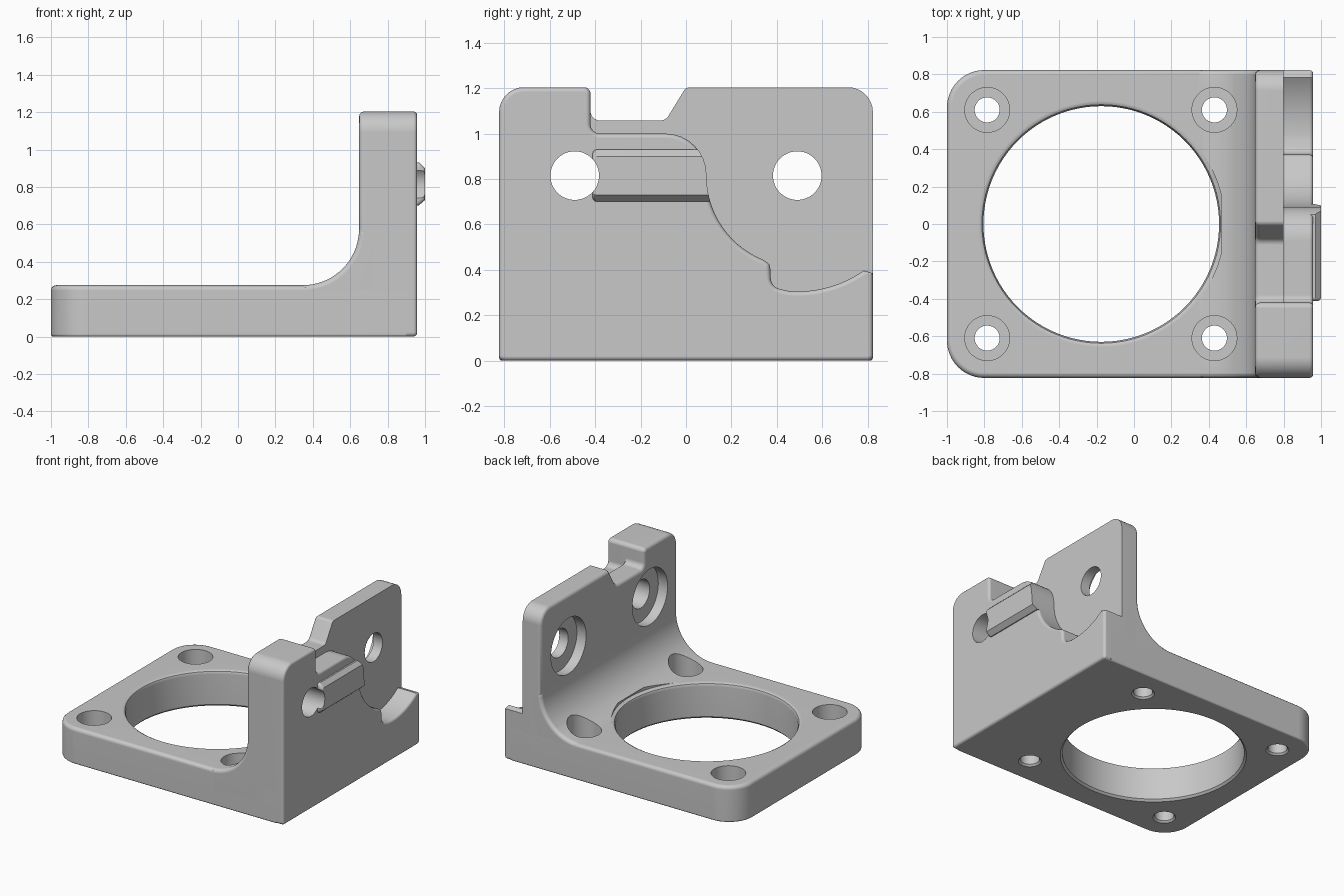
import bpy, bmesh, math
from mathutils import Vector

cube = bpy.data.objects.get("Cube")
if cube:
    bpy.data.objects.remove(cube, do_unlink=True)

grey = bpy.data.materials.new("light_grey")
grey.use_nodes = True
colour = (0.58, 0.58, 0.58, 1)
grey.diffuse_color = colour
bsdf = next(n for n in grey.node_tree.nodes if n.type == 'BSDF_PRINCIPLED')
bsdf.inputs["Base Color"].default_value = colour

EDGE = 0.028   # soft edge radius
HALF = 0.823   # half depth of the bracket
TOP = 1.204    # wall height


def place(axis, t, a, b):
    return {'x': (t, a, b), 'y': (a, t, b), 'z': (a, b, t)}[axis]


def rounded(corners, steps=8):
    """Outline from (a, b, radius) corners."""
    out = []
    for i, (a, b, r) in enumerate(corners):
        p = Vector((a, b))
        if not r:
            out.append((a, b))
            continue
        u = (Vector(corners[i - 1][:2]) - p).normalized()
        v = (Vector(corners[(i + 1) % len(corners)][:2]) - p).normalized()
        half = u.angle(v) / 2
        centre = p + (u + v).normalized() * r / math.sin(half)
        start = p + u * r / math.tan(half) - centre
        end = p + v * r / math.tan(half) - centre
        turn = start.angle(end)
        for k in range(steps + 1):
            f = k / steps
            d = (start * math.sin((1 - f) * turn) + end * math.sin(f * turn)) / math.sin(turn)
            out.append(tuple(centre + d))
    return out


def arc(ca, cb, r, first, last, steps=14):
    angles = [math.radians(first + (last - first) * k / steps) for k in range(steps + 1)]
    return [(ca + r * math.cos(t), cb + r * math.sin(t), 0) for t in angles]


def loft(name, axis, sections):
    """Closed solid through (position, anticlockwise outline) sections."""
    bm = bmesh.new()
    rings = [[bm.verts.new(place(axis, t, a, b)) for a, b in outline] for t, outline in sections]
    if axis == 'y':
        rings = [ring[::-1] for ring in rings]
    n = len(rings[0])
    for p, q in zip(rings, rings[1:]):
        for i in range(n):
            j = (i + 1) % n
            bm.faces.new((p[i], p[j], q[j], q[i]))
    bm.faces.new(rings[0][::-1])
    bm.faces.new(rings[-1])
    bm.normal_update()
    mesh = bpy.data.meshes.new(name)
    bm.to_mesh(mesh)
    bm.free()
    mesh.materials.append(grey)
    ob = bpy.data.objects.new(name, mesh)
    bpy.context.collection.objects.link(ob)
    return ob


def inset(outline, amount):
    """Anticlockwise outline moved inwards."""
    out = []
    for i, point in enumerate(outline):
        p = Vector(point)
        d1 = (p - Vector(outline[i - 1])).normalized()
        d2 = (Vector(outline[(i + 1) % len(outline)]) - p).normalized()
        n1, n2 = Vector((-d1.y, d1.x)), Vector((-d2.y, d2.x))
        out.append(tuple(p + (n1 + n2) * amount / (1 + n1.dot(n2))))
    return out


def prism(name, outline, axis, lo, hi, soft_lo=0, soft_hi=0):
    """Extruded outline with rounded end rims."""
    area = sum(p[0] * q[1] - q[0] * p[1] for p, q in zip(outline, outline[1:] + outline[:1]))
    if area < 0:
        outline = outline[::-1]
    sections = []
    for t, soft, side in ((lo, soft_lo, 1), (hi, soft_hi, -1)):
        end = []
        for k in range(4 if soft else 1):
            angle = k * math.pi / 6
            end.append((t + side * soft * (1 - math.cos(angle)),
                        inset(outline, soft * (1 - math.sin(angle)))))
        sections += end[::side]
    return loft(name, axis, sections)


def lathe(name, profile, axis, a, b, sides=48):
    """Stepped round cutter from (radius, position) pairs."""
    turns = [k * math.tau / sides for k in range(sides)]
    ob = loft(name, axis, [(t, [(a + r * math.cos(k), b + r * math.sin(k)) for k in turns])
                           for r, t in profile])
    ob.hide_render = True
    return ob


def combine(ob, tool, operation='DIFFERENCE'):
    mod = ob.modifiers.new("cut", 'BOOLEAN')
    mod.operation = operation
    mod.solver = 'EXACT'
    mod.object = tool
    bpy.context.view_layer.objects.active = ob
    bpy.ops.object.modifier_apply(modifier=mod.name)


# Base plate
plan = rounded([(-1, -HALF, 0.2), (0.9, -HALF, 0), (0.9, HALF, 0), (-1, HALF, 0.2)], 12)
base = prism("base_plate", plan, 'z', 0, 0.275, 0.013, EDGE)

# Curved web between plate and wall
web = prism("inner_fillet",
            rounded([(0.347, 0.1, 0)] + arc(0.347, 0.575, 0.3, -90, 0, 18)
                    + [(0.75, 0.575, 0), (0.75, 0.1, 0)]),
            'y', -HALF, HALF, EDGE, EDGE)

# Inner wall layer with the notch in its top
inner = prism("inner_wall", rounded([
    (-HALF, 0.1, 0), (-HALF, TOP, 0.11), (-0.42, TOP, 0.03), (-0.42, 1.058, 0.04),
    (-0.09, 1.058, 0.04), (0, TOP, 0.03), (HALF, TOP, 0.11), (HALF, 0.1, 0)]),
    'x', 0.647, 0.8, EDGE, 0)

# Outer wall layer, cut away around the rear bolt
outer_outline = rounded(
    [(-HALF, 0, 0.022), (-HALF, TOP, 0.11), (-0.42, TOP, 0.03), (-0.42, 1.0, 0.04),
     (0.09, 1.0, 0.18)]
    + arc(0.49, 0.815, 0.4, 180, 248)
    + [(0.37, 0.425, 0.03), (0.375, 0.325, 0.05)]
    + arc(0.49, 0.815, 0.51, -94, -55)
    + [(HALF, 0.385, 0), (HALF, 0, 0.022)])
outer = prism("outer_wall", outer_outline, 'x', 0.79, 0.958, 0, 0.02)

# Locating rail, trimmed to the outer wall outline
rail = prism("side_rail", [(0.9, 0.93), (0.97, 0.93), (1, 0.9), (1, 0.73), (0.965, 0.7), (0.9, 0.7)],
             'y', -0.412, 0.12, 0.02)
trim = prism("rail_trim", outer_outline, 'x', 0.85, 1.1)
trim.hide_render = True
combine(rail, trim, 'INTERSECT')

# Bore, plate bolt holes and wall bolt holes
R = 0.63
cutters = [lathe("bore_cutter", [(R + 0.03, -0.02), (R + 0.015, 0), (R, 0.015), (R, 0.245),
                                 (R + 0.008, 0.263), (R + 0.03, 0.276), (R + 0.03, 0.3)],
                 'z', -0.175, 0, 96)]
for y in (-0.61, 0.61):
    for x in (-0.785, 0.43):
        cutters.append(lathe("plate_bolt_cutter",
                             [(0.08, -0.1), (0.08, 0), (0.067, 0.013), (0.067, 0.1),
                              (0.12, 0.1), (0.12, 0.6)], 'z', x, y))
for y in (-0.49, 0.49):
    cutters.append(lathe("wall_bolt_cutter", [(0.212, 0.55), (0.212, 0.725), (0.107, 0.725),
                                              (0.107, 1.1)], 'x', y, 0.815))
parts = [base, web, inner, outer, rail]
for part in parts:
    for cutter in cutters:
        combine(part, cutter)
for tool in cutters + [trim]:
    bpy.data.objects.remove(tool, do_unlink=True)

# Smooth curved faces, keep sharp edges and flat planes
for ob in bpy.context.view_layer.objects:
    ob.select_set(ob in parts)
bpy.context.view_layer.objects.active = base
bpy.ops.object.shade_smooth_by_angle(angle=math.radians(32))
for part in parts:
    part.modifiers.new("flat_planes", 'WEIGHTED_NORMAL').keep_sharp = True
